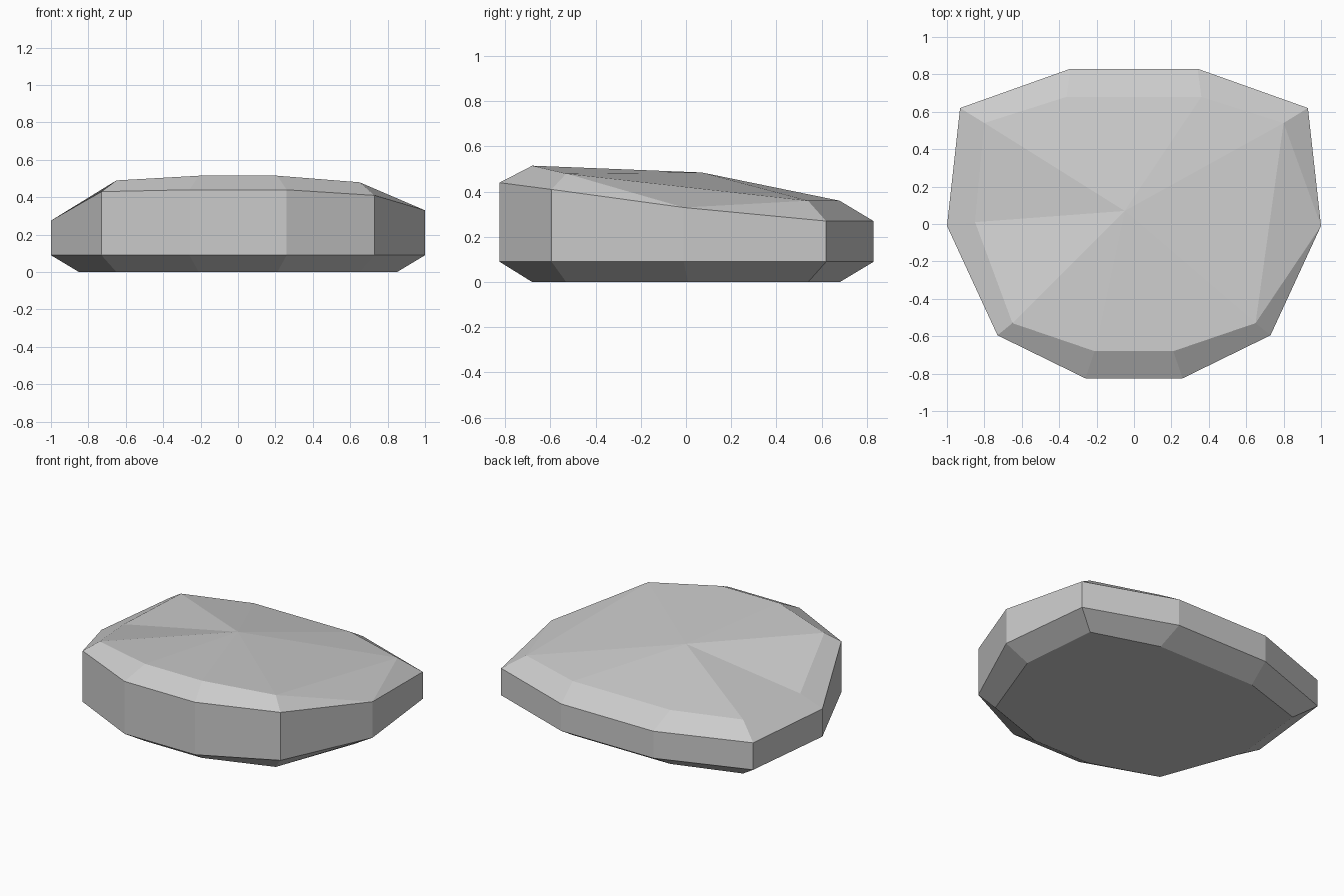
import bpy
import bmesh

# Remove the default cube if present
default_cube = bpy.data.objects.get("Cube")
if default_cube:
    bpy.data.objects.remove(default_cube, do_unlink=True)

# Plain stone material
stone = bpy.data.materials.new("stone_grey")
stone.use_nodes = True
stone_colour = (0.6, 0.6, 0.6, 1.0)
stone.diffuse_color = stone_colour
stone.node_tree.nodes["Principled BSDF"].inputs["Base Color"].default_value = stone_colour


def mirrored_outline(half):
    """Closed outline from its left half, listed from back to front."""
    return half + [(-x, y) for x, y in reversed(half)]


# Wide outline of the wall and narrower outline of the bevelled top and base
wide = mirrored_outline([(.34, .83), (.93, .62), (1, -.01), (.73, -.595), (.26, -.825)])
narrow = mirrored_outline([(.36, .68), (.80, .54), (.85, .01), (.65, -.53), (.21, -.68)])

# Heights of the sloping rim and the top bevel, around the outline
rim_heights = [.27, .27, .33, .41, .44, .44, .43, .275, .27, .27]
top_heights = [.36, .36, .42, .48, .515, .515, .49, .345, .36, .36]

bm = bmesh.new()


def ring(outline, heights):
    return [bm.verts.new((x, y, z)) for (x, y), z in zip(outline, heights)]


def flat(height):
    return [height] * len(wide)


def bridge(lower, upper):
    """Join two rings, closing to a triangle where a corner is shared."""
    count = len(lower)
    for i in range(count):
        j = (i + 1) % count
        # Corners run clockwise seen from above
        corners = [lower[j], lower[i], upper[i], upper[j]]
        bm.faces.new(list(dict.fromkeys(corners)))


# Base, undercut, wall and bevel
base = ring(narrow, flat(0))
foot = ring(wide, flat(.09))
rim = ring(wide, rim_heights)
top = ring(narrow, top_heights)
bm.faces.new(base)
bridge(base, foot)
bridge(foot, rim)

# The left corner has a broad chip running from the rim to its neighbours
chip = wide.index((1, -.01))
bm.verts.remove(top[chip])
top[chip] = rim[chip]
bridge(rim, top)
crown = [v for i, v in enumerate(top) if i != chip]
bm.faces.new([rim[chip], top[chip - 1], top[chip + 1]])

# Faceted crown fanning out from a low peak
peak = bm.verts.new((-.05, .07, .485))
for a, b in zip(crown, crown[1:] + crown[:1]):
    bm.faces.new([b, a, peak])

bmesh.ops.recalc_face_normals(bm, faces=bm.faces)
mesh = bpy.data.meshes.new("flat_rock")
bm.to_mesh(mesh)
bm.free()
mesh.materials.append(stone)
rock = bpy.data.objects.new("flat_rock", mesh)
bpy.context.collection.objects.link(rock)
